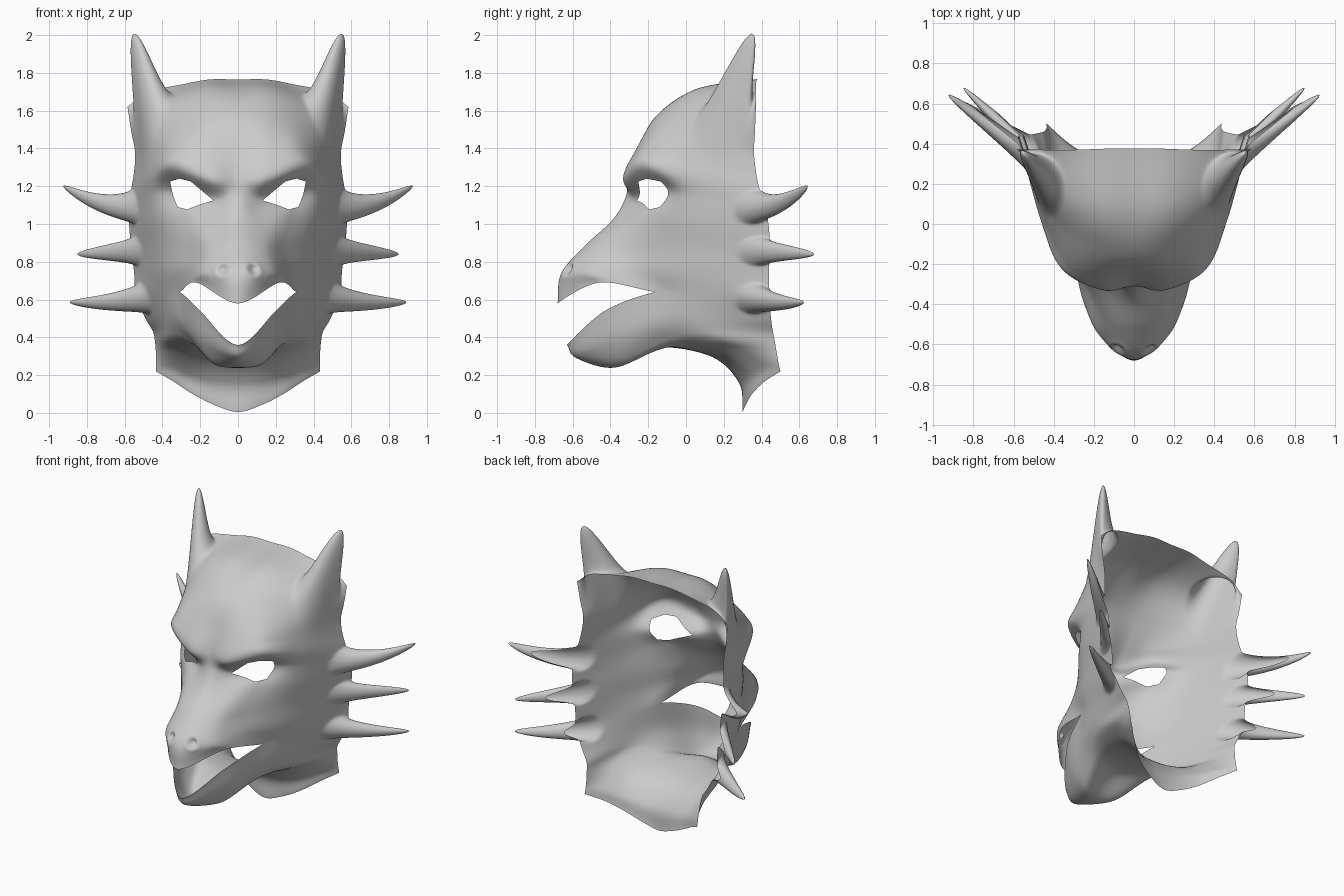
import bpy, bmesh, math
from mathutils import Vector as V

if "Cube" in bpy.data.objects:
    bpy.data.objects.remove(bpy.data.objects["Cube"])

COLS, ROWS = 22, 12   # subdivisions between control points

# Half-face cross-sections, each running from the centre line to the back rim
forehead = [
    [(0, .375, 1.765), (.15, .375, 1.765), (.29, .37, 1.74), (.47, .37, 1.70), (.585, .37, 1.62)],
    [(0, .05, 1.71), (.16, .06, 1.71), (.32, .11, 1.66), (.485, .20, 1.58), (.565, .365, 1.49)],
    [(0, -.16, 1.57), (.17, -.14, 1.56), (.33, -.06, 1.52), (.47, .11, 1.46), (.545, .36, 1.38)],
    [(0, -.26, 1.38), (.18, -.27, 1.38), (.34, -.19, 1.39), (.465, .06, 1.35), (.55, .37, 1.28)],
]
face = [
    [(0, -.305, 1.25), (.15, -.33, 1.24), (.36, -.22, 1.30), (.465, .02, 1.25), (.565, .39, 1.18)],
    [(0, -.32, 1.14), (.13, -.26, 1.13), (.33, -.11, 1.17), (.455, .03, 1.15), (.575, .42, 1.08)],
    [(0, -.39, 1.02), (.13, -.33, 1.02), (.28, -.20, 1.04), (.435, 0, 1.02), (.575, .44, .97)],
    [(0, -.53, .89), (.14, -.47, .88), (.25, -.28, .88), (.415, 0, .88), (.56, .44, .84)],
    [(0, -.66, .74), (.18, -.54, .75), (.28, -.26, .76), (.405, 0, .75), (.55, .44, .74)],
]
upper_lip = [(0, -.68, .58), (.22, -.46, .69), (.31, -.16, .64), (.39, .02, .64), (.54, .44, .62)]
lower_lip = [(0, -.63, .36), (.2, -.43, .54)] + upper_lip[2:]
jaw = [
    [(0, -.58, .29), (.18, -.41, .37), (.29, -.17, .47), (.38, .06, .52), (.49, .45, .50)],
    [(0, -.38, .24), (.13, -.33, .26), (.25, -.13, .38), (.37, .10, .44), (.45, .46, .43)],
    [(0, -.16, .345), (.12, -.11, .345), (.25, .01, .36), (.37, .17, .39), (.44, .47, .38)],
    [(0, .13, .30), (.13, .15, .30), (.26, .20, .31), (.36, .30, .33), (.435, .48, .32)],
    [(0, .28, .16), (.13, .29, .17), (.25, .33, .20), (.35, .40, .24), (.435, .49, .26)],
    [(0, .30, .005), (.12, .315, .04), (.24, .35, .10), (.34, .415, .165), (.435, .50, .22)],
]


def spline(pts, first, last, n):
    """Catmull-Rom curve through pts with given phantom end points."""
    p = [first] + pts + [last]
    out = []
    for i in range(1, len(p) - 2):
        a, b, c, d = p[i - 1:i + 3]
        for k in range(n):
            t = k / n
            out.append(b + (c - a) * (t / 2) + (2 * a - 5 * b + 4 * c - d) * (t * t / 2)
                       + (3 * b - a - 3 * c + d) * (t ** 3 / 2))
    return out + [pts[-1]]


def loft(bm, rows, before=None, after=None):
    """Smooth surface through the sections; before/after continue the cheek past the mouth."""
    rows = [[V(p) for p in r] for r in rows]
    columns = []
    for j in range(5):
        c = [r[j] for r in rows]
        first = V(before[j]) if before and j > 1 else 2 * c[0] - c[1]
        last = V(after[j]) if after and j > 1 else 2 * c[-1] - c[-2]
        columns.append(spline(c, first, last, ROWS))
    grid = []
    for r in zip(*columns):
        r = list(r)
        mirrored = V((-r[1].x, r[1].y, r[1].z))
        grid.append([bm.verts.new(p) for p in spline(r, mirrored, 2 * r[-1] - r[-2], COLS)])
    for a, b in zip(grid, grid[1:]):
        for k in range(len(a) - 1):
            bm.faces.new((a[k], a[k + 1], b[k + 1], b[k]))


def pull(bm, base, tip, radius, sag=0, along=.35, cuts=2):
    """Draw a blunt hollow spike out of the skin; along weights distance down the axis."""
    base, tip = V(base), V(tip)
    root = min(bm.verts, key=lambda v: (v.co - base).length).co.copy()
    axis = (tip - root).normalized()

    def dist(p):
        r = p - root
        h = r.dot(axis)
        return math.sqrt(max(0, r.length_squared - h * h) + along * h * h) / radius

    near = {e for f in bm.faces if dist(f.calc_center_median()) < .9 for e in f.edges}
    bmesh.ops.subdivide_edges(bm, edges=list(near), cuts=cuts, use_grid_fill=True)
    for v in bm.verts:
        d = dist(v.co)
        if d < 1:
            f = (1 - d * d) ** 3
            v.co += (tip - root) * f - V((0, 0, sag * 4 * f * (1 - f)))


def inside(x, z, poly):
    hit = False
    for (x1, z1), (x2, z2) in zip(poly, poly[1:] + poly[:1]):
        if (z1 > z) != (z2 > z) and x < x1 + (z - z1) * (x2 - x1) / (z2 - z1):
            hit = not hit
    return hit


bm = bmesh.new()
# Upper head down to the upper lip, then jaw and neck, welded along the cheek
loft(bm, forehead + face + [upper_lip], after=jaw[0])
loft(bm, [lower_lip] + jaw, before=face[-1])
bmesh.ops.remove_doubles(bm, verts=bm.verts[:], dist=1e-5)

# Eye opening: cut along the outline, then remove the middle
eye = [(.13, 1.125), (.25, 1.225), (.31, 1.24), (.36, 1.225), (.345, 1.155),
       (.32, 1.09), (.27, 1.077), (.21, 1.10)]
for (x1, z1), (x2, z2) in zip(eye, eye[1:] + eye[:1]):
    part = [f for f in bm.faces if .09 < f.calc_center_median().x < .41
            and 1.03 < f.calc_center_median().z < 1.29]
    geom = part + list({e for f in part for e in f.edges}) + list({v for f in part for v in f.verts})
    bmesh.ops.bisect_plane(bm, geom=geom, dist=1e-5, plane_co=(x1, 0, z1),
                           plane_no=V((z2 - z1, 0, x1 - x2)).normalized())
gone = [f for f in bm.faces if inside(f.calc_center_median().x, f.calc_center_median().z, eye)
        and f.calc_center_median().y < 0]
bmesh.ops.delete(bm, geom=gone, context='FACES')

# Nostril dimple with a raised rim
nostril = V((.085, -.63, .765))
for v in bm.verts:
    d = (v.co - nostril).length
    v.co.y += .03 * math.exp(-(d / .025) ** 2) - .006 * math.exp(-((d - .045) / .018) ** 2)

# Horn and three cheek spikes
pull(bm, (.485, .20, 1.585), (.555, .345, 2.0), .19, along=.6)
pull(bm, (.555, .36, 1.09), (.925, .64, 1.20), .10, .03)
pull(bm, (.535, .37, .86), (.85, .675, .84), .09)
pull(bm, (.515, .37, .60), (.89, .62, .585), .095, .01)

bmesh.ops.recalc_face_normals(bm, faces=bm.faces[:])
mesh = bpy.data.meshes.new("dragon_mask")
bm.to_mesh(mesh)
bm.free()
mask = bpy.data.objects.new("dragon_mask", mesh)
bpy.context.collection.objects.link(mask)

# Mirror to the other half and shade smooth
mirror = mask.modifiers.new("mirror", 'MIRROR')
mirror.merge_threshold = .0005
bpy.context.view_layer.objects.active = mask
mask.select_set(True)
bpy.ops.object.modifier_apply(modifier="mirror")
bpy.ops.object.shade_smooth_by_angle(angle=math.radians(60))
